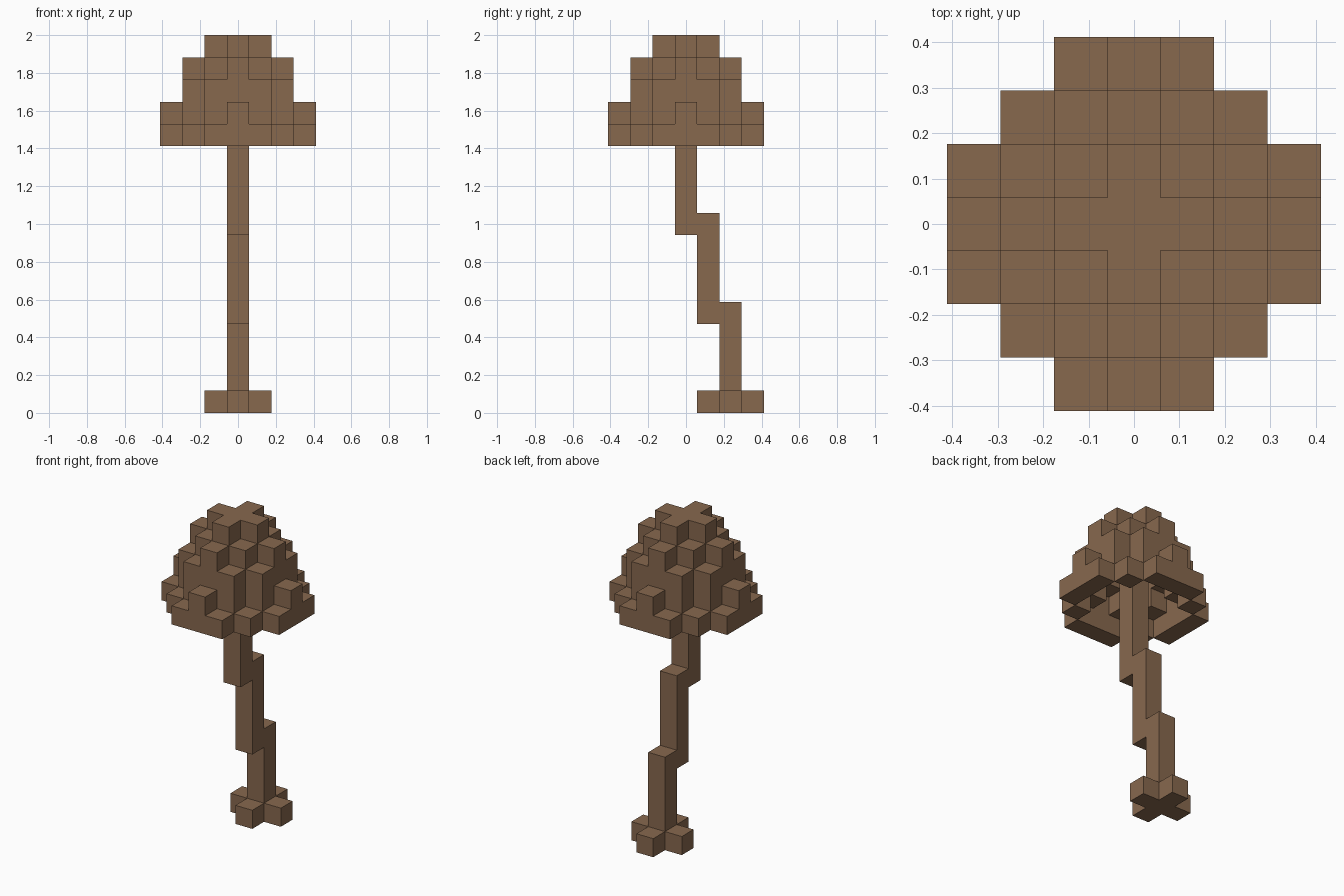
import bpy
import bmesh
from mathutils import Vector

if "Cube" in bpy.data.objects:
    bpy.data.objects.remove(bpy.data.objects["Cube"])

UNIT = 2 / 17  # edge of one block

wood = bpy.data.materials.new("warm_brown")
wood.use_nodes = True
colour = (0.242, 0.138, 0.076, 1)
wood.diffuse_color = colour
wood.node_tree.nodes["Principled BSDF"].inputs["Base Color"].default_value = colour

AXES = [Vector(a) for a in ((1, 0, 0), (0, 1, 0), (0, 0, 1))]


def block_part(name, cells, occupied):
    """Skin a set of blocks, leaving out faces hidden by neighbours."""
    bm = bmesh.new()
    for cell in cells:
        centre = Vector(cell) + Vector((0, 0, 0.5))
        for i, axis in enumerate(AXES):
            for sign in (1, -1):
                normal = axis * sign
                if tuple(int(c) for c in Vector(cell) + normal) in occupied:
                    continue
                u = AXES[(i + 1) % 3] * sign
                v = AXES[(i + 2) % 3]
                corners = [(-1, -1), (1, -1), (1, 1), (-1, 1)]
                bm.faces.new([bm.verts.new((centre + (normal + u * a + v * b) / 2) * UNIT)
                              for a, b in corners])
    bmesh.ops.remove_doubles(bm, verts=bm.verts, dist=UNIT / 100)
    bmesh.ops.dissolve_limit(bm, angle_limit=0.01, verts=bm.verts, edges=bm.edges)
    mesh = bpy.data.meshes.new(name)
    bm.to_mesh(mesh)
    bm.free()
    mesh.materials.append(wood)
    obj = bpy.data.objects.new(name, mesh)
    bpy.context.collection.objects.link(obj)


# Crown: a hollow dome; block layers by distance from the two mid planes
dome_layers = {
    (0, 0): [16], (0, 1): [16], (1, 1): [15],
    (0, 2): [14, 15], (1, 2): [13, 14], (2, 2): [12],
    (0, 3): [12, 13], (1, 3): [12],
}
span = range(-3, 4)
crown = {(x, y, z) for x in span for y in span
         for z in dome_layers.get(tuple(sorted((abs(x), abs(y)))), [])}

# Trunk: three upright lengths, each stepped forward of the one below
trunk = {(0, y, z) for y, low, high in ((2, 0, 5), (1, 4, 9), (0, 8, 16))
         for z in range(low, high)}

# Roots: four blocks around the foot of the trunk
roots = {(1, 2, 0), (-1, 2, 0), (0, 1, 0), (0, 3, 0)}

everything = crown | trunk | roots
for part_name, part in (("crown", crown), ("trunk", trunk), ("roots", roots)):
    block_part(part_name, sorted(part), everything)
